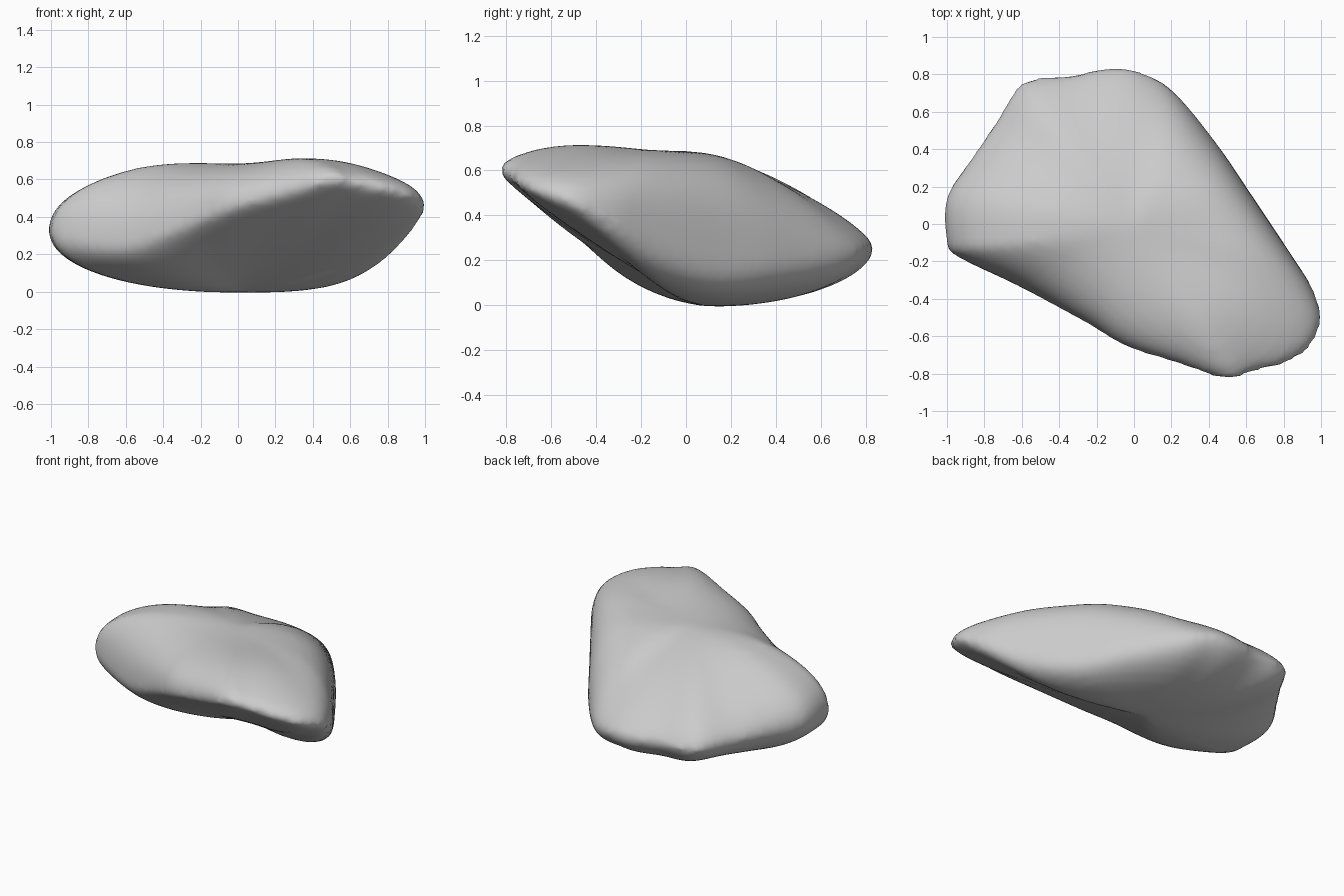
import bpy, bmesh, math

if "Cube" in bpy.data.objects:
    bpy.data.objects.remove(bpy.data.objects["Cube"])

# Widest outline of the stone, counter-clockwise:
# x, y, z of the rim, roundness of the upper side, roundness of the underside
RIM = [
    (-1.00, 0.14, 0.33, 2.1, 2.1), (-1.00, -0.09, 0.32, 2.3, 2.1),
    (-0.95, -0.17, 0.29, 2.5, 2.0), (-0.60, -0.34, 0.24, 2.6, 1.7),
    (-0.25, -0.53, 0.36, 2.6, 1.3), (-0.05, -0.65, 0.44, 2.6, 1.2),
    (0.22, -0.74, 0.51, 2.8, 1.15), (0.50, -0.83, 0.59, 2.8, 1.15),
    (0.63, -0.79, 0.57, 2.6, 1.15), (0.80, -0.75, 0.54, 2.4, 1.15),
    (0.94, -0.66, 0.50, 2.3, 1.2), (1.00, -0.51, 0.45, 2.3, 1.3),
    (0.95, -0.34, 0.37, 2.8, 1.6), (0.83, -0.15, 0.29, 3.5, 2.2),
    (0.63, 0.15, 0.20, 3.6, 3.0), (0.44, 0.43, 0.20, 2.5, 2.5),
    (0.20, 0.72, 0.23, 1.6, 2.1), (0.01, 0.82, 0.26, 1.35, 1.9),
    (-0.14, 0.835, 0.26, 1.35, 1.9), (-0.35, 0.79, 0.27, 1.4, 1.9),
    (-0.53, 0.775, 0.27, 1.45, 1.9), (-0.63, 0.72, 0.28, 1.5, 1.9),
    (-0.74, 0.54, 0.29, 1.6, 1.9), (-0.86, 0.36, 0.31, 1.8, 2.0),
]
STEPS, RINGS = 5, 20
TOP_CENTRE, BOTTOM_CENTRE = (0.0, -0.02), (0.0, 0.12)


def spline(points, steps):
    """Closed smooth curve through the points."""
    out, n = [], len(points)
    for i in range(n):
        a, b, c, d = (points[(i + k) % n] for k in (-1, 0, 1, 2))
        for j in range(steps):
            t = j / steps
            out.append([0.5 * (2 * q + (r - p) * t + (2 * p - 5 * q + 4 * r - s) * t ** 2
                               + (3 * q - p - 3 * r + s) * t ** 3)
                        for p, q, r, s in zip(a, b, c, d)])
    return out


def bump(x, y, cx, cy, width):
    return math.exp(-((x - cx) ** 2 + (y - cy) ** 2) / width ** 2)


def ceiling(x, y):
    """Nearly flat top with a front-right swell and a slight left swell."""
    return 0.68 + 0.055 * bump(x, y, 0.48, -0.52, 0.38) + 0.025 * bump(x, y, -0.5, 0.05, 0.35)


def floor(x, y):
    return -0.005


def cap(bm, rim, verts, centre, level, power, flip):
    """Dome of shrinking rings from the rim to a centre point."""
    def add_face(vs):
        bm.faces.new(vs[::-1] if flip else vs)
    n, prev = len(rim), verts
    for r in range(1, RINGS):
        s = math.cos(r / RINGS * math.pi / 2)
        ring = []
        for p in rim:
            x = centre[0] + (p[0] - centre[0]) * s
            y = centre[1] + (p[1] - centre[1]) * s
            rise = (1 - s ** p[power]) ** (1 / p[power])
            ring.append(bm.verts.new((x, y, p[2] + (level(x, y) - p[2]) * rise)))
        for i in range(n):
            j = (i + 1) % n
            add_face([prev[i], prev[j], ring[j], ring[i]])
        prev = ring
    tip = bm.verts.new((*centre, level(*centre)))
    for i in range(n):
        add_face([prev[i], prev[(i + 1) % n], tip])


# Stone body
rim = spline(RIM, STEPS)
bm = bmesh.new()
rim_verts = [bm.verts.new((p[0] * 1.003, p[1] * 1.003, p[2])) for p in rim]
cap(bm, rim, rim_verts, TOP_CENTRE, ceiling, 3, False)
cap(bm, rim, rim_verts, BOTTOM_CENTRE, floor, 4, True)
mesh = bpy.data.meshes.new("stone")
bm.to_mesh(mesh)
bm.free()
stone = bpy.data.objects.new("stone", mesh)
bpy.context.collection.objects.link(stone)

# Even grid-like surface, lightly worn
remesh = stone.modifiers.new("even_surface", 'REMESH')
remesh.mode = 'VOXEL'
remesh.voxel_size = 0.03
remesh.use_smooth_shade = True
worn = stone.modifiers.new("worn", 'SMOOTH')
worn.factor = 0.5
worn.iterations = 4
